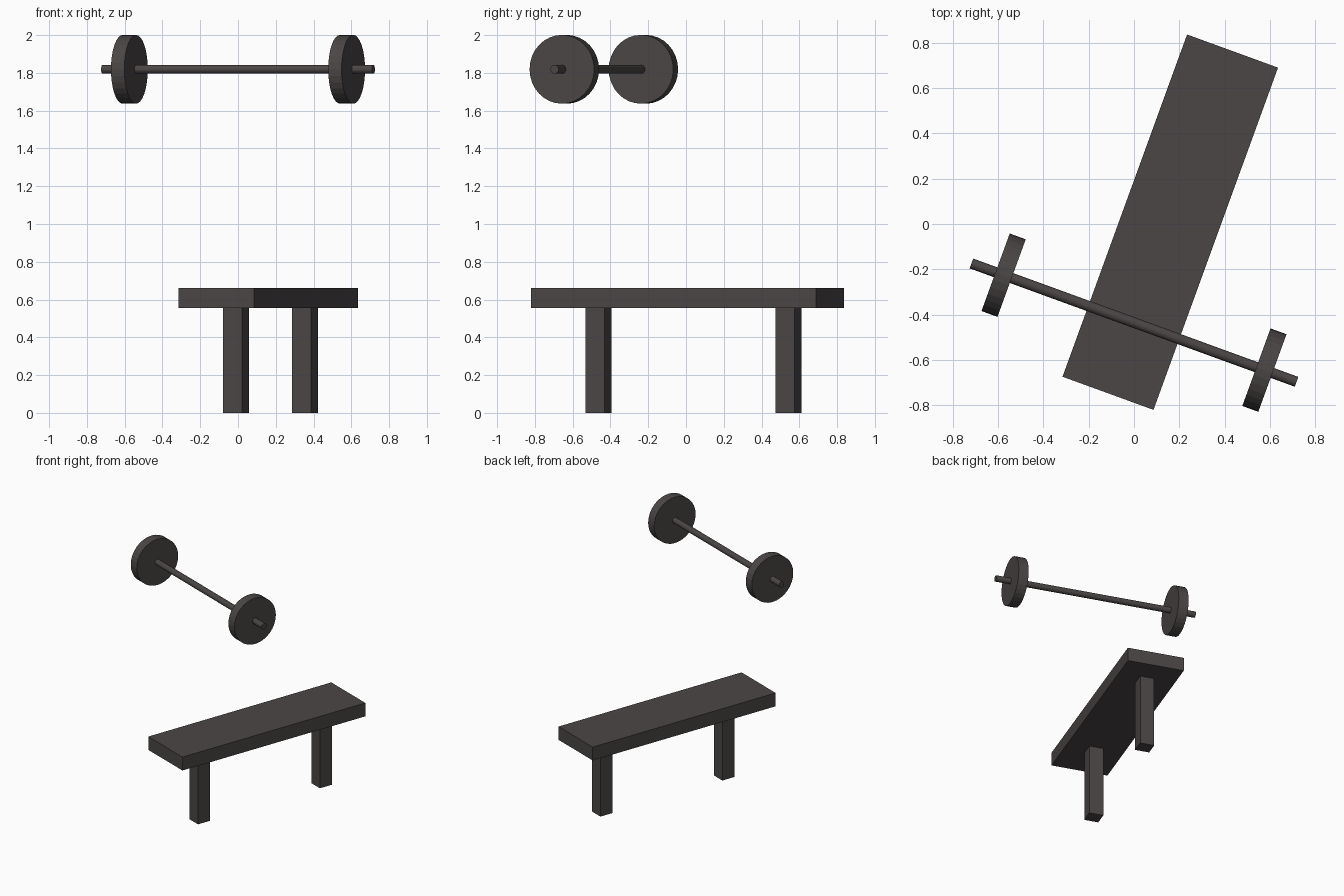
import bpy
from math import radians, pi
from mathutils import Matrix, Vector

cube = bpy.data.objects.get("Cube")
if cube:
    bpy.data.objects.remove(cube, do_unlink=True)

# Single dark grey material
grey = bpy.data.materials.new("dark grey")
grey.use_nodes = True
colour = (0.07, 0.061, 0.06, 1)
grey.diffuse_color = colour
grey.node_tree.nodes["Principled BSDF"].inputs["Base Color"].default_value = colour

TURN = Matrix.Rotation(radians(-20), 4, "Z")   # the whole set is turned


def finish(name):
    obj = bpy.context.object
    obj.name = name
    obj.data.materials.append(grey)
    return obj


def box(name, centre, along, size):
    """Box placed at a distance along the bench axis from a centre."""
    offset = TURN @ Vector((0, along, 0))
    bpy.ops.mesh.primitive_cube_add(size=1, location=Vector(centre) + offset,
                                    rotation=TURN.to_euler())
    bpy.context.object.scale = size
    bpy.ops.object.transform_apply(location=False, rotation=False, scale=True)
    return finish(name)


def rod(name, along, radius, length):
    """Cylinder lying on the bar axis, at a distance from the bar's middle."""
    location = Vector((0, -0.435, 1.819)) + TURN @ Vector((along, 0, 0))
    rotation = (TURN @ Matrix.Rotation(pi / 2, 4, "Y")).to_euler()
    bpy.ops.mesh.primitive_cylinder_add(vertices=32, radius=radius, depth=length,
                                        location=location, rotation=rotation)
    return finish(name)


# Bench
box("bench_seat", (0.16, 0.008, 0.608), 0, (0.427, 1.606, 0.106))
for name, along in (("front_leg", -0.535), ("back_leg", 0.535)):
    box(name, (0.172, 0.04, 0.28), along, (0.107, 0.107, 0.56))

# Barbell
rod("bar", 0, 0.023, 1.526)
for name, along in (("right_weight", -0.612), ("left_weight", 0.612)):
    rod(name, along, 0.182, 0.075)
